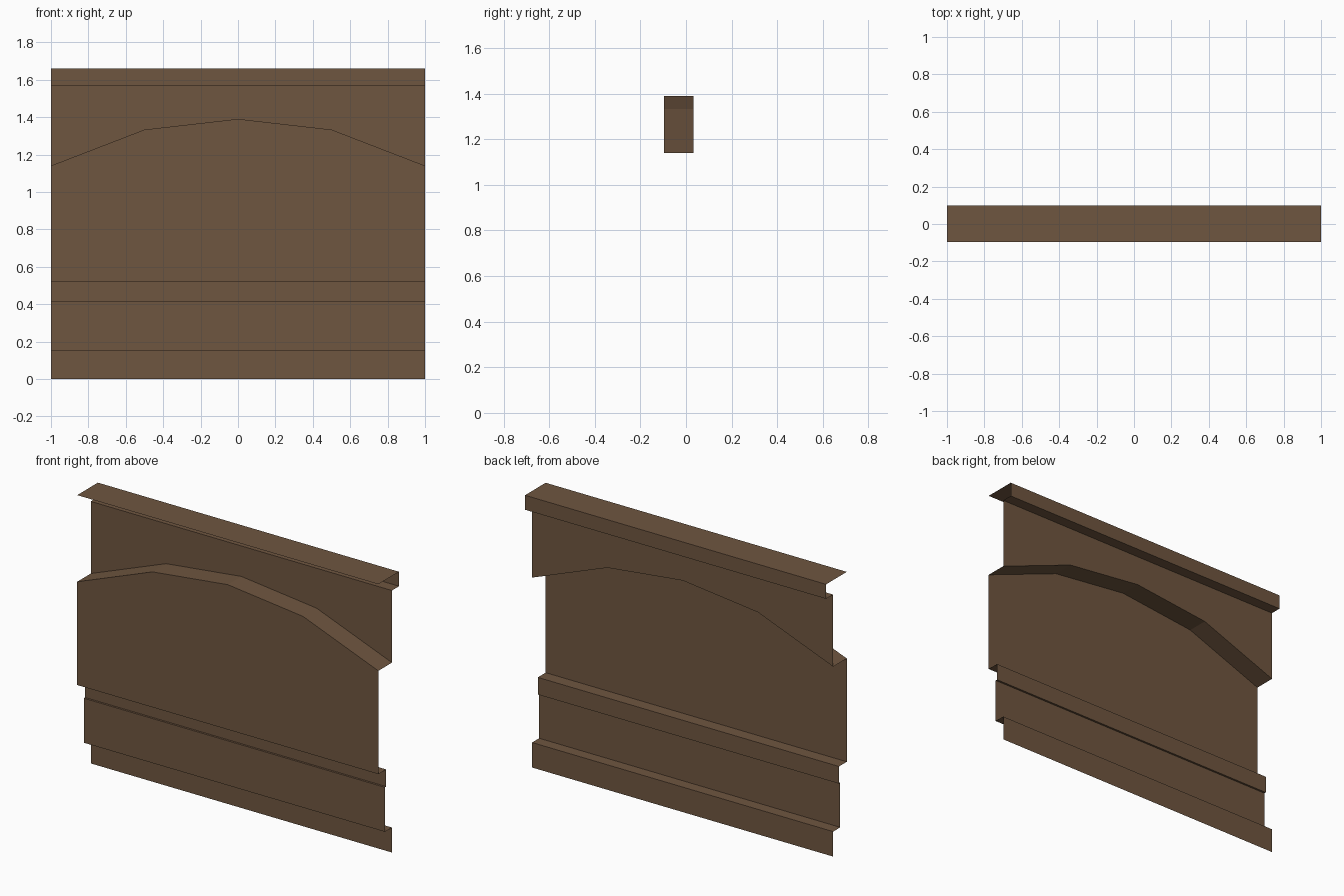
import bpy

if "Cube" in bpy.data.objects:
    bpy.data.objects.remove(bpy.data.objects["Cube"])

wood = bpy.data.materials.new("brown wood")
wood.diffuse_color = (0.159, 0.093, 0.051, 1)
wood.use_nodes = True
wood.node_tree.nodes["Principled BSDF"].inputs["Base Color"].default_value = wood.diffuse_color

FLAT = [-1, 1]
ARCH_X = [-1, -0.5, 0, 0.5, 1]
ARCH_Z = {-1: 1.14, -0.5: 1.333, 0: 1.39, 0.5: 1.333, 1: 1.14}

FRONT, BACK, WALL = -0.097, 0.099, 0.032


def sheet(name, profile, xs=FLAT):
    """Sweep an open (y, z) profile, listed bottom to top, along x.
    A z of None follows the arch."""
    n = len(xs)
    verts = [(x, y, ARCH_Z[x] if z is None else z) for y, z in profile for x in xs]
    faces = [(r * n + i, r * n + i + 1, (r + 1) * n + i + 1, (r + 1) * n + i)
             for r in range(len(profile) - 1) for i in range(n - 1)]
    mesh = bpy.data.meshes.new(name)
    mesh.from_pydata(verts, [], faces)
    mesh.materials.append(wood)
    obj = bpy.data.objects.new(name, mesh)
    bpy.context.collection.objects.link(obj)
    return obj


# Stepped base: recessed foot, lower board, small recess, underside of the panel
sheet("base_moulding", [(WALL, 0), (WALL, 0.15), (-0.035, 0.15), (-0.035, 0.417),
                        (-0.023, 0.417), (-0.023, 0.52), (FRONT, 0.52)])

# Arched panel with its curved ledge running back to the wall
sheet("arched_panel", [(FRONT, 0.52), (FRONT, None), (WALL, None)], ARCH_X)

# Wall above the arch
sheet("upper_wall", [(WALL, None), (WALL, 1.573)], ARCH_X)

# Top: step back, rear lip, then the flat cap coming forward
sheet("top_cap", [(WALL, 1.573), (BACK, 1.573), (BACK, 1.66), (FRONT, 1.66)])

# The cap's face should look upward
cap = bpy.data.objects["top_cap"].data
cap.polygons[2].flip()
